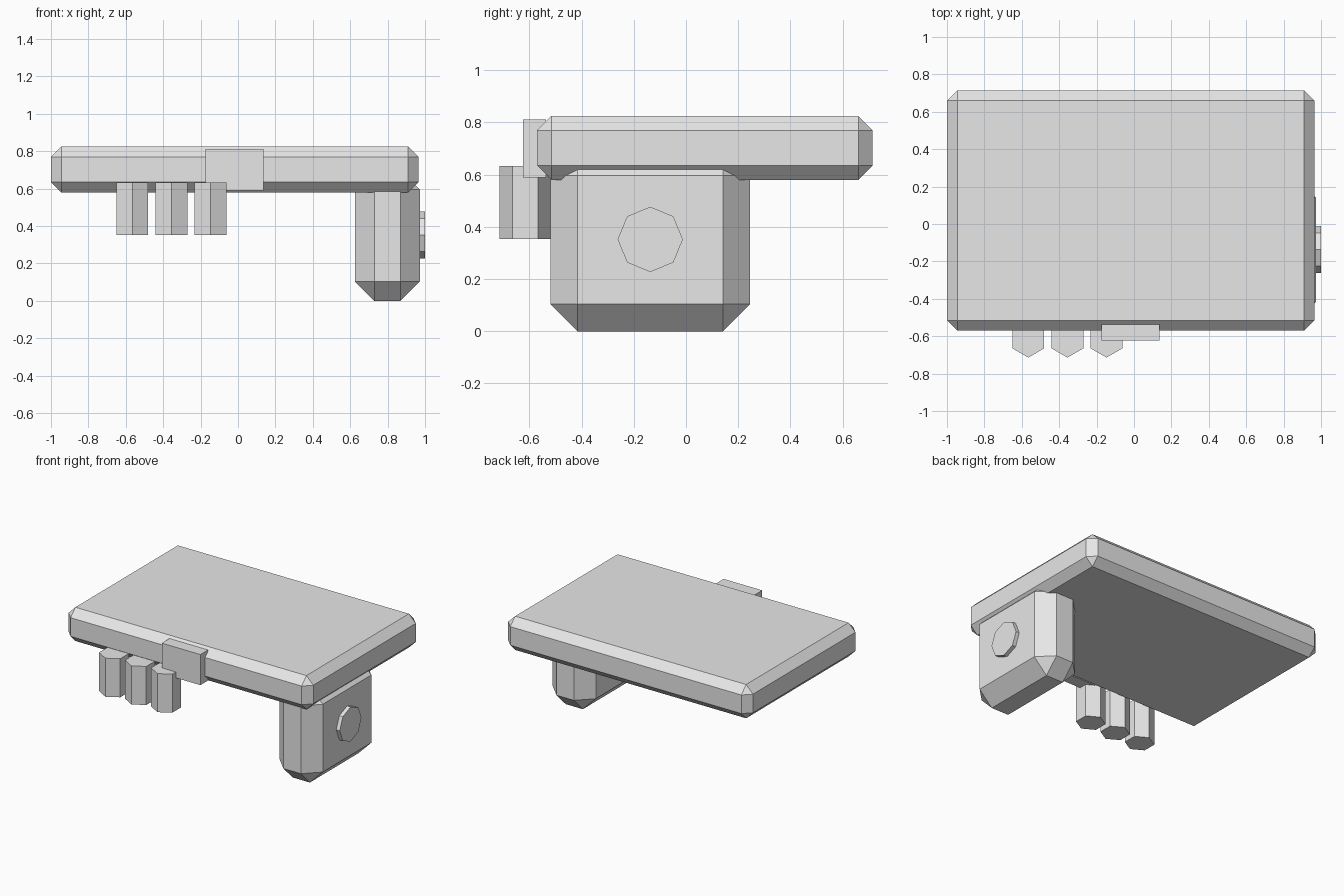
import bpy
import bmesh
import math
from mathutils import Matrix, Vector

cube = bpy.data.objects.get("Cube")
if cube:
    bpy.data.objects.remove(cube, do_unlink=True)

GREY = (0.8, 0.8, 0.8, 1.0)
mat = bpy.data.materials.new("light_grey")
mat.use_nodes = True
mat.diffuse_color = GREY
mat.node_tree.nodes["Principled BSDF"].inputs["Base Color"].default_value = GREY


def add_object(name, bm):
    mesh = bpy.data.meshes.new(name)
    bm.to_mesh(mesh)
    bm.free()
    mesh.materials.append(mat)
    obj = bpy.data.objects.new(name, mesh)
    bpy.context.collection.objects.link(obj)
    return obj


def box(name, low, high, chamfer=0.0):
    """Box between two corners, with optional flat chamfers on all edges."""
    low, high = Vector(low), Vector(high)
    bm = bmesh.new()
    bmesh.ops.create_cube(bm, size=1.0)
    bmesh.ops.scale(bm, vec=high - low, verts=bm.verts)
    bmesh.ops.translate(bm, vec=(low + high) / 2, verts=bm.verts)
    obj = add_object(name, bm)
    if chamfer:
        mod = obj.modifiers.new("chamfer", 'BEVEL')
        mod.width = chamfer
        mod.segments = 1
        mod.limit_method = 'NONE'
    return obj


def prism(name, sides, radius, depth, center, rotation):
    bm = bmesh.new()
    bmesh.ops.create_cone(bm, cap_ends=True, segments=sides, radius1=radius,
                          radius2=radius, depth=depth,
                          matrix=Matrix.Translation(center) @ rotation)
    return add_object(name, bm)


# Broad slab forming the back of the hand
box("palm_slab", (-1.0, -0.57, 0.58), (0.965, 0.715, 0.825), 0.055)

# Chunky side block, its top sunk into the slab
box("side_block", (0.625, -0.52, 0.0), (0.972, 0.245, 0.70), 0.104)

# Octagonal button on the outer face of the side block
prism("side_button", 8, 0.125, 0.05, (0.975, -0.137, 0.352),
      Matrix.Rotation(math.pi / 2, 4, 'Y'))

# Row of hexagonal pegs along the front edge
for i in range(3):
    prism(f"front_peg_{i + 1}", 6, 0.098, 0.28, (-0.565 + 0.209 * i, -0.616, 0.493),
          Matrix.Identity(4))

# Flat plate on the front edge
box("front_plate", (-0.175, -0.624, 0.59), (0.135, -0.536, 0.812))
